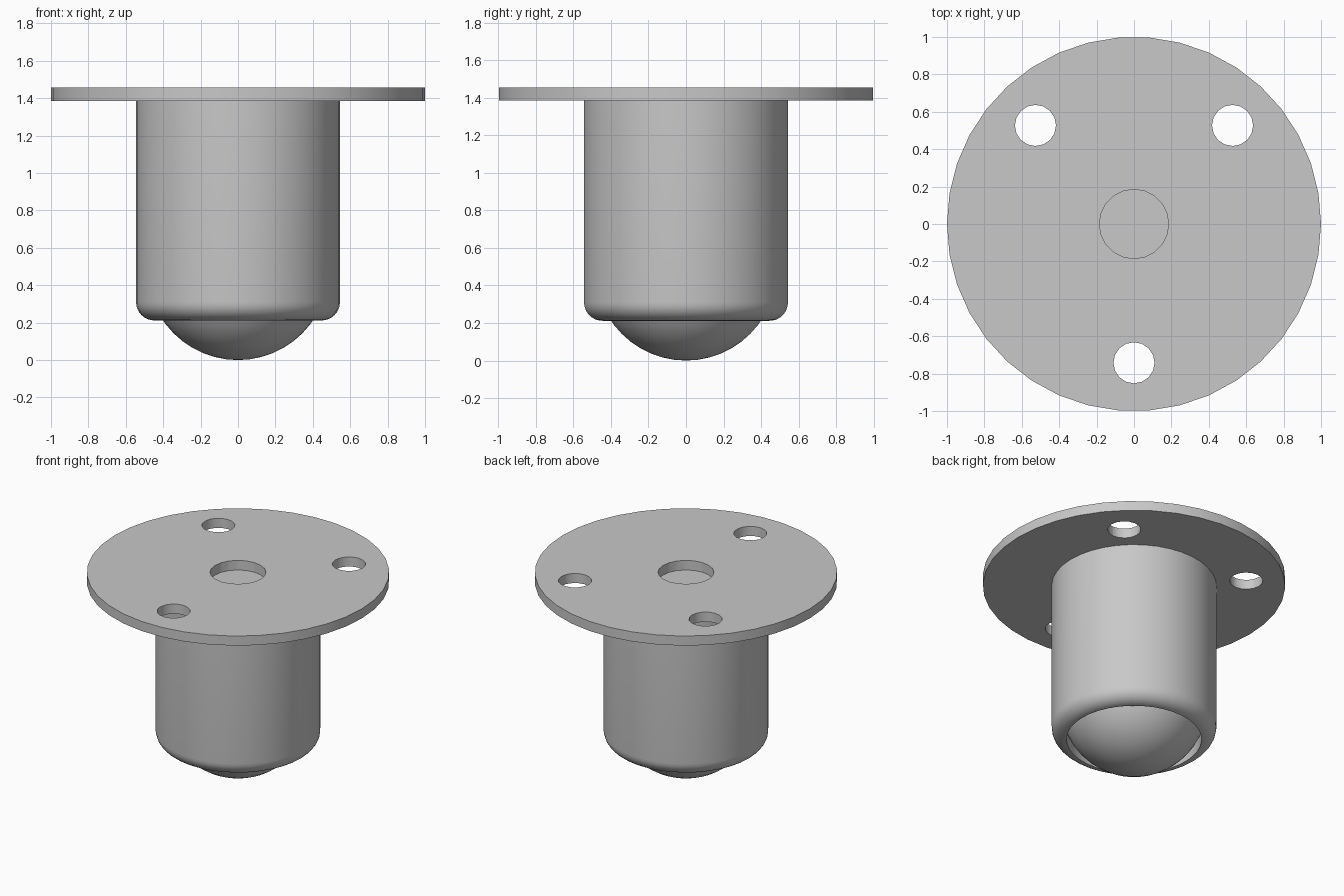
import bpy, bmesh, math

if "Cube" in bpy.data.objects:
    bpy.data.objects.remove(bpy.data.objects["Cube"])

SIDES = 38
grey = bpy.data.materials.new("satin_grey_steel")
grey.diffuse_color = (0.58, 0.58, 0.58, 1)
grey.use_nodes = True
grey.node_tree.nodes["Principled BSDF"].inputs["Base Color"].default_value = grey.diffuse_color


def lathe(name, profile, sides=SIDES):
    """Revolve (radius, z) points about z; a radius of 0 closes to a pole."""
    bm = bmesh.new()
    rings = []
    for r, z in profile:
        if r == 0:
            rings.append([bm.verts.new((0, 0, z))] * sides)
        else:
            rings.append([bm.verts.new((r * math.cos(2 * math.pi * i / sides),
                                        r * math.sin(2 * math.pi * i / sides), z))
                          for i in range(sides)])
    for a, b in zip(rings, rings[1:]):
        for i in range(sides):
            j = (i + 1) % sides
            bm.faces.new(list(dict.fromkeys((a[i], a[j], b[j], b[i]))))
    bmesh.ops.recalc_face_normals(bm, faces=bm.faces)
    mesh = bpy.data.meshes.new(name)
    bm.to_mesh(mesh)
    bm.free()
    mesh.materials.append(grey)
    obj = bpy.data.objects.new(name, mesh)
    bpy.context.collection.objects.link(obj)
    return obj


def smooth(obj, degrees=35):
    bpy.ops.object.select_all(action='DESELECT')
    obj.select_set(True)
    bpy.context.view_layer.objects.active = obj
    bpy.ops.object.shade_smooth_by_angle(angle=math.radians(degrees))


# Flange plate with three screw holes and a central hole
Z0, Z1 = 1.386, 1.456
flange = lathe("mounting_flange", [(0, Z0), (1, Z0), (1, Z1), (0, Z1)])
for x, y, r, n in [(-0.527, 0.527, 0.11, 16), (0.527, 0.527, 0.11, 16),
                   (0, -0.742, 0.11, 16), (0, 0, 0.185, 20)]:
    cutter = lathe("hole_cutter", [(0, Z0 - 0.1), (r, Z0 - 0.1), (r, Z1 + 0.1), (0, Z1 + 0.1)], n)
    cutter.location = (x, y, 0)
    cutter.hide_render = True
    mod = flange.modifiers.new("hole", 'BOOLEAN')
    mod.operation, mod.solver, mod.object = 'DIFFERENCE', 'EXACT', cutter
    bpy.context.view_layer.objects.active = flange
    bpy.ops.object.modifier_apply(modifier=mod.name)
    bpy.data.objects.remove(cutter)
smooth(flange)

# Cup housing: closed top, rounded lower edge, open socket underneath
R, LIP, BASE = 0.545, 0.447, 0.212
f = R - LIP
fillet = [(LIP + f * math.cos(t), BASE + f - f * math.sin(t))
          for t in (math.pi / 2 * k / 8 for k in range(9))]
housing = lathe("cup_housing", [(0, Z0), (R, Z0)] + fillet +
                [(LIP, 0.30), (0.5, 0.36), (0.5, 1.0), (0, 1.0)])
smooth(housing)

# Rolling ball held in the socket
B = 0.486
ball = lathe("rolling_ball", [(0, 0)] +
             [(B * math.sin(math.pi * k / 24), B - B * math.cos(math.pi * k / 24))
              for k in range(1, 24)] + [(0, 2 * B)])
smooth(ball)
